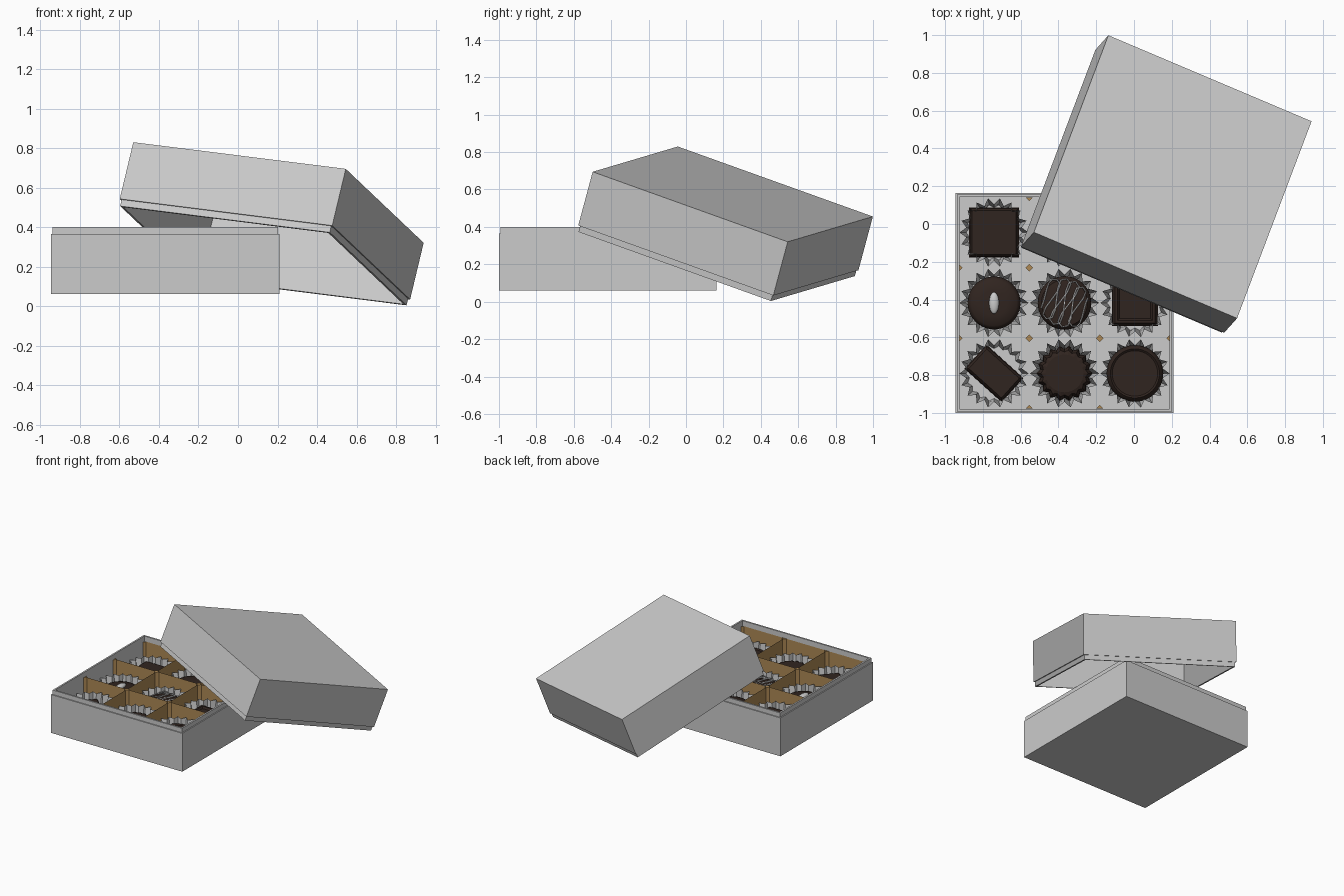
import bpy, math
from mathutils import Matrix, Vector

if "Cube" in bpy.data.objects:
    bpy.data.objects.remove(bpy.data.objects["Cube"])


def material(name, rgb):
    m = bpy.data.materials.new(name)
    m.diffuse_color = (*rgb, 1)
    m.use_nodes = True
    m.node_tree.nodes["Principled BSDF"].inputs["Base Color"].default_value = m.diffuse_color
    return m


CHOC = material("dark_chocolate", (0.03, 0.018, 0.014))
CARD = material("brown_card", (0.42, 0.25, 0.09))


def loft(name, rings, mat=None, loc=(0, 0, 0), rot=0, smooth=False, caps=(True, True)):
    """Skin a list of equal-length point rings."""
    n = len(rings[0])
    verts = [p for r in rings for p in r]
    faces = [(i * n + j, i * n + (j + 1) % n, (i + 1) * n + (j + 1) % n, (i + 1) * n + j)
             for i in range(len(rings) - 1) for j in range(n)]
    if caps[0]:
        faces.append(tuple(reversed(range(n))))
    if caps[1]:
        faces.append(tuple(range(len(verts) - n, len(verts))))
    me = bpy.data.meshes.new(name)
    me.from_pydata(verts, [], faces)
    if mat:
        me.materials.append(mat)
    if smooth:
        for p in me.polygons:
            p.use_smooth = True
        me.set_sharp_from_angle(angle=math.radians(35))
    ob = bpy.data.objects.new(name, me)
    ob.location = loc
    ob.rotation_euler.z = rot
    bpy.context.collection.objects.link(ob)
    return ob


def rect(a, b, z):
    return [(-a, -b, z), (a, -b, z), (a, b, z), (-a, b, z)]


def circle(r, z, n=40, wave=0.0):
    """Circle; wave alternates the radius to make teeth."""
    return [((r - wave * (i % 2)) * math.cos(2 * math.pi * i / n),
             (r - wave * (i % 2)) * math.sin(2 * math.pi * i / n), z) for i in range(n)]


def shell(name, a, b):
    """Open tray with a thin liner standing above the outer wall."""
    prof = [(0, 0), (0, .305), (.008, .305), (.008, .34), (.021, .34), (.021, .015)]
    return loft(name, [rect(a - d, b - d, z) for d, z in prof])


# Box base and the tilted lid leaning on it
CX, CY, Z0 = -0.368, -0.418, 0.06
shell("box_base", .578, .582).location = (CX, CY, Z0)
lid = shell("box_lid", .588, .588)
x = Vector((1.075, -.455, -.135)).normalized()
y0 = Vector((.395, 1.045, -.375)).normalized()
z = -x.cross(y0).normalized()
y = z.cross(x)
lid.matrix_world = Matrix.Translation((.205, .25, .575)) @ Matrix((x, y, z)).transposed().to_4x4()

# Card divider: nine open cells with clipped corners
PITCH, FLOOR, TOP = .373, .076, .36
H, C = PITCH / 2, .02
octo = [(-H + C, -H), (H - C, -H), (H, -H + C), (H, H - C),
        (H - C, H), (-H + C, H), (-H, H - C), (-H, -H + C)]
cells = [(CX + (i - 1) * PITCH, CY + (1 - j) * PITCH) for j in range(3) for i in range(3)]
for k, (px, py) in enumerate(cells):
    loft(f"divider_cell_{k}", [[(u, v, h) for u, v in octo] for h in (FLOOR, TOP)],
         CARD, (px, py, 0), caps=(False, False))

# Small diamond posts where the dividers meet (half ones against the walls)
for i in range(4):
    for j in range(4):
        if i in (0, 3) and j in (0, 3):
            continue
        xl, xr = (0 if i == 0 else -C), (0 if i == 3 else C)
        yl, yr = (0 if j == 0 else -C), (0 if j == 3 else C)
        d = [(0, yl), (xr, 0), (0, yr), (xl, 0)]
        loft(f"divider_post_{i}{j}", [[(u, v, h) for u, v in d] for h in (TOP - .01, TOP)], CARD,
             (CX + (i - 1.5) * PITCH, CY + (j - 1.5) * PITCH, 0), caps=(False, True))

# Pleated paper cups
for k, (px, py) in enumerate(cells):
    loft(f"paper_cup_{k}", [circle(.148, FLOOR + .004, 36, .016), circle(.183, .28, 36, .034)],
         None, (px, py, 0), caps=(True, False))

B = FLOOR + .008


def square_choc(name, p, a, b, rot=0, dished=False):
    prof = [(0, B), (.004, .225), (.016, .245)]
    if dished:
        prof += [(.030, .245), (.040, .232)]
    loft(name, [rect(a - d, b - d, h) for d, h in prof], CHOC, (*p, 0), rot)


def round_choc(name, p, r, rim=False):
    prof = [(r, B), (r, .215), (r - .006, .235), (r - .02, .248)]
    prof += [(r - .03, .24), (r - .05, .24)] if rim else [(r * .5, .255), (r * .1, .258)]
    loft(name, [circle(s, h) for s, h in prof], CHOC, (*p, 0), smooth=True)


# Chocolates, back row to front row
square_choc("square_chocolate", cells[0], .132, .132)
round_choc("round_chocolate_back", cells[1], .14)
square_choc("oblong_chocolate_back", cells[2], .13, .085, math.radians(40))
round_choc("nut_chocolate", cells[3], .14)
round_choc("drizzled_chocolate", cells[4], .142)
square_choc("dished_chocolate", cells[5], .122, .122, dished=True)
square_choc("oblong_chocolate", cells[6], .132, .086, math.radians(-42))
loft("fluted_chocolate", [circle(r, h, 36, w) for r, h, w in
                          [(.148, B, .018), (.146, .21, .018), (.125, .245, .012), (.10, .252, 0)]],
     CHOC, (*cells[7], 0))
round_choc("rimmed_chocolate", cells[8], .15, rim=True)

# Pale nut on top
bpy.ops.mesh.primitive_uv_sphere_add(segments=20, ring_count=12, radius=1, location=(*cells[3], .262))
nut = bpy.context.object
nut.name = "nut"
nut.scale = (.026, .058, .018)
bpy.ops.object.shade_smooth()

# Slanted zigzag icing
cu = bpy.data.curves.new("icing_drizzle", "CURVE")
cu.dimensions = "3D"
cu.bevel_depth, cu.bevel_resolution, cu.resolution_u = .004, 1, 6
sp = cu.splines.new("BEZIER")
N = 10
sp.bezier_points.add(N - 1)
for i, bp in enumerate(sp.bezier_points):
    t = -.105 + .21 * i / (N - 1)
    half = math.sqrt(.128 ** 2 - t * t) * (1 if i % 2 else -1)
    u, v = math.cos(math.radians(-22)), math.sin(math.radians(-22))
    bp.co = (t * u - half * v, t * v + half * u, .250)
    bp.handle_left_type = bp.handle_right_type = "AUTO"
icing = bpy.data.objects.new("icing_drizzle", cu)
icing.location = (*cells[4], .006)
bpy.context.collection.objects.link(icing)
